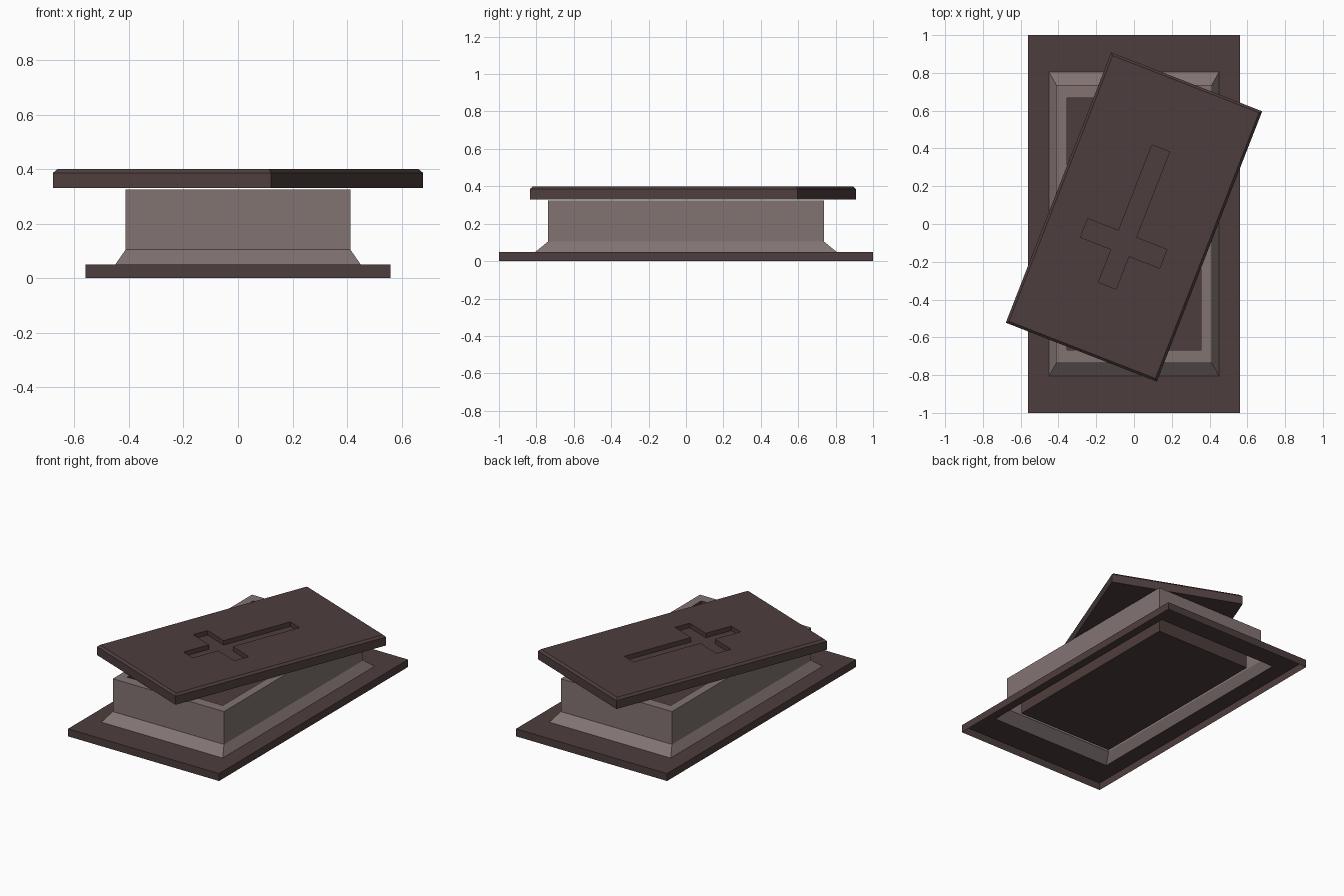
import bpy
import bmesh
import math

if "Cube" in bpy.data.objects:
    bpy.data.objects.remove(bpy.data.objects["Cube"])


def material(name, rgb):
    m = bpy.data.materials.new(name)
    m.diffuse_color = (*rgb, 1.0)
    m.use_nodes = True
    m.node_tree.nodes["Principled BSDF"].inputs["Base Color"].default_value = m.diffuse_color
    return m


DARK = material("dark brown stone", (0.076, 0.048, 0.047))
LIGHT = material("grey brown stone", (0.223, 0.174, 0.171))


def add_object(name, bm, mat):
    me = bpy.data.meshes.new(name)
    bm.to_mesh(me)
    bm.free()
    me.materials.append(mat)
    ob = bpy.data.objects.new(name, me)
    bpy.context.collection.objects.link(ob)
    return ob


def rect_loft(name, rings, mat, cap_start=False, cap_end=False):
    """Loft through rectangles given as (half width, half length, height)."""
    bm = bmesh.new()
    loops = [[bm.verts.new((sx * hx, sy * hy, z))
              for sx, sy in ((-1, -1), (1, -1), (1, 1), (-1, 1))]
             for hx, hy, z in rings]
    for a, b in zip(loops, loops[1:]):
        for i in range(4):
            j = (i + 1) % 4
            bm.faces.new((a[i], a[j], b[j], b[i]))
    if cap_start:
        bm.faces.new(loops[0][::-1])
    if cap_end:
        bm.faces.new(loops[-1])
    return add_object(name, bm, mat)


# Base plinth, hollow underneath
rect_loft("base_plinth", [(0.56, 1, 0), (0.56, 1, 0.05), (0.45, 0.805, 0.05)], DARK)

# Tomb walls with sloped foot and flat rim
rect_loft("tomb_walls", [(0.45, 0.805, 0.05), (0.412, 0.737, 0.105),
                         (0.412, 0.737, 0.325), (0.355, 0.668, 0.325)], LIGHT)

# Dark inner pit
rect_loft("inner_pit", [(0.355, 0.668, 0.325), (0.355, 0.668, 0.065)], DARK, cap_end=True)

# Lid with a small chamfer on the top edge
W, L = 0.429, 0.768
lid = rect_loft("lid", [(W, L, 0.33), (W, L, 0.386), (W - 0.013, L - 0.013, 0.40)],
                DARK, cap_start=True, cap_end=True)

# Cross-shaped cutter for the engraving
half = [(0.05, -0.39), (0.05, -0.203), (0.225, -0.203),
        (0.225, -0.097), (0.05, -0.097), (0.05, 0.39)]
outline = half + [(-x, y) for x, y in reversed(half)]
bm = bmesh.new()
floor = bm.faces.new([bm.verts.new((x, y, 0.37)) for x, y in outline])
up = bmesh.ops.extrude_face_region(bm, geom=[floor], use_keep_orig=True)
for v in up["geom"]:
    if isinstance(v, bmesh.types.BMVert):
        v.co.z = 0.45
bmesh.ops.recalc_face_normals(bm, faces=bm.faces)
cutter = add_object("cross_cutter", bm, DARK)
cutter.hide_render = True

cut = lid.modifiers.new("cross", 'BOOLEAN')
cut.operation = 'DIFFERENCE'
cut.solver = 'EXACT'
cut.object = cutter
bpy.context.view_layer.objects.active = lid
lid.select_set(True)
bpy.ops.object.modifier_apply(modifier=cut.name)
bpy.data.objects.remove(cutter)

# Slide the lid askew
lid.location = (0, 0.037, 0)
lid.rotation_euler.z = math.radians(-21.3)
